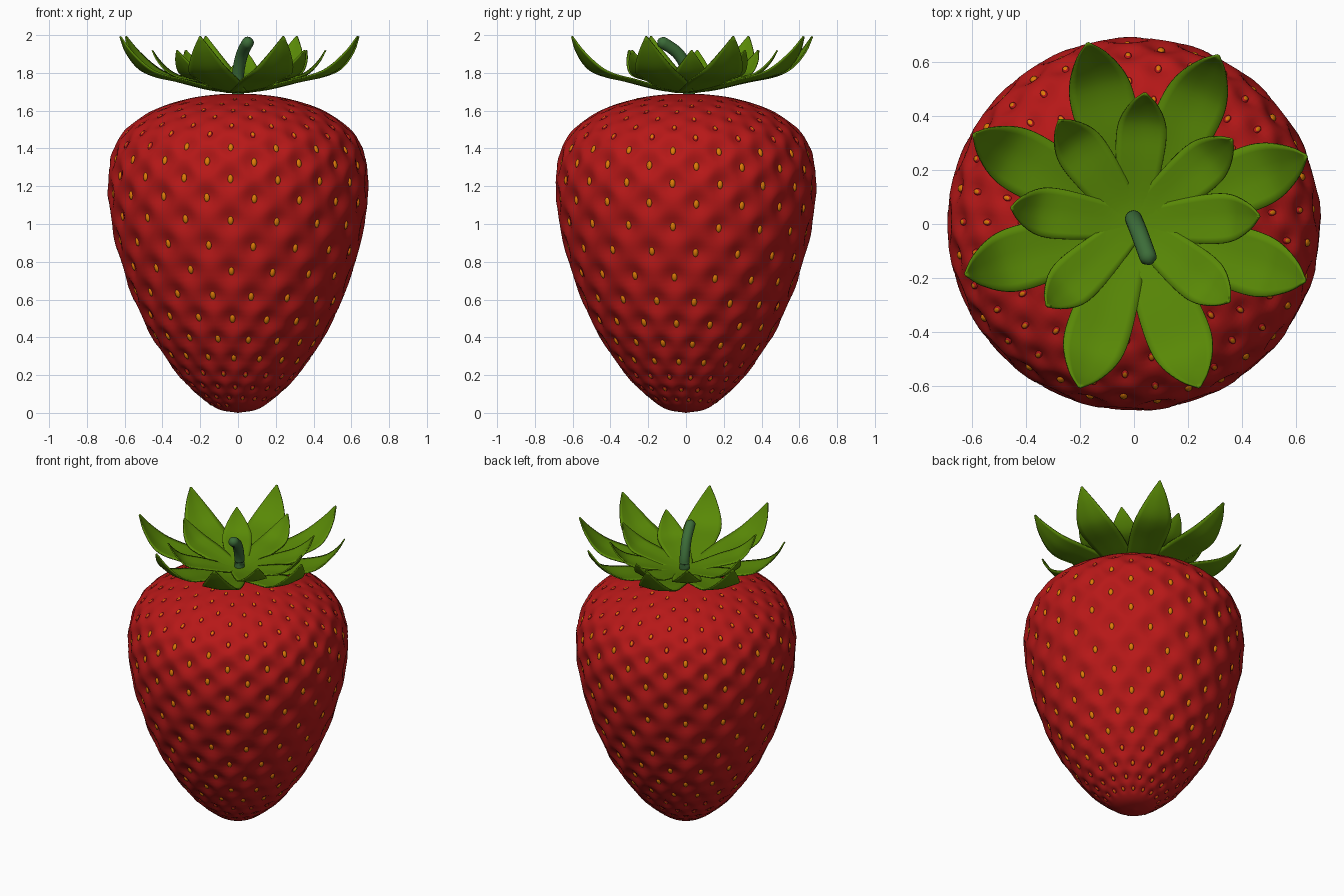
import bpy, bmesh, math
from mathutils import Vector, Matrix, kdtree

if "Cube" in bpy.data.objects:
    bpy.data.objects.remove(bpy.data.objects["Cube"])


def material(name, rgb):
    m = bpy.data.materials.new(name)
    m.diffuse_color = (*rgb, 1)
    m.use_nodes = True
    m.node_tree.nodes["Principled BSDF"].inputs["Base Color"].default_value = m.diffuse_color
    return m


RED = material("berry red", (0.47, 0.009, 0.009))
SEED = material("seed orange", (0.72, 0.2, 0.002))
LEAF = material("leaf green", (0.1, 0.25, 0.002))
STEM = material("stem green", (0.045, 0.15, 0.04))


def spline(pts, steps):
    """Catmull-Rom curve through the points."""
    p = [Vector(q) for q in pts]
    p = [2 * p[0] - p[1]] + p + [2 * p[-1] - p[-2]]
    out = []
    for i in range(1, len(p) - 2):
        a, b, c, d = p[i - 1:i + 3]
        for k in range(steps):
            t = k / steps
            out.append(0.5 * (2 * b + (c - a) * t + (2 * a - 5 * b + 4 * c - d) * t * t
                              + (3 * b - a - 3 * c + d) * t ** 3))
    return out + [p[-2]]


def finish(bm, name, *mats):
    me = bpy.data.meshes.new(name)
    bm.to_mesh(me)
    bm.free()
    for m in mats:
        me.materials.append(m)
    for f in me.polygons:
        f.use_smooth = True
    ob = bpy.data.objects.new(name, me)
    bpy.context.collection.objects.link(ob)
    return ob


# Berry profile (radius, height)
PROFILE = spline([(0, 0, 0), (0.11, 0.022, 0), (0.22, 0.1, 0), (0.32, 0.2, 0),
                  (0.46, 0.4, 0), (0.556, 0.6, 0), (0.634, 0.83, 0), (0.678, 1.03, 0),
                  (0.694, 1.2, 0), (0.685, 1.32, 0), (0.654, 1.42, 0), (0.588, 1.51, 0),
                  (0.445, 1.605, 0), (0.27, 1.662, 0), (0.12, 1.685, 0), (0, 1.69, 0)], 9)


def profile_normal(i):
    a, b = PROFILE[max(i - 1, 0)], PROFILE[min(i + 1, len(PROFILE) - 1)]
    if i in (0, len(PROFILE) - 1):
        return Vector((0, 0, -1 if i == 0 else 1))
    return Vector((b.y - a.y, 0, -(b.x - a.x))).normalized()


# Seeds follow a helix, one row lower per turn
ROWS = [1.665, 1.64, 1.61, 1.575, 1.53, 1.485, 1.415, 1.335, 1.24, 1.135, 1.015, 0.878, 0.743,
        0.61, 0.488, 0.378, 0.28, 0.197, 0.13, 0.075, 0.035]
PER_TURN = 16.5
DEPTH = 0.028
seeds = []
for j in range(int((len(ROWS) - 1) * PER_TURN)):
    turn = j / PER_TURN
    k = int(turn)
    z = ROWS[k] + (ROWS[k + 1] - ROWS[k]) * (turn - k)
    i = next(n for n in range(1, len(PROFILE)) if PROFILE[n].y >= z)
    a, b = PROFILE[i - 1], PROFILE[i]
    r = a.x + (b.x - a.x) * (z - a.y) / (b.y - a.y)
    rot = Matrix.Rotation(-math.pi / 2 - 0.06 + 2 * math.pi * turn, 3, 'Z')
    size = max(0.3, min(1, r / 0.5))
    if z > 1.35:
        size *= 1 - 0.45 * min(1, (z - 1.35) / 0.2)
    seeds.append((rot @ Vector((r, 0, z)), rot @ profile_normal(i), rot, size))

kd = kdtree.KDTree(len(seeds))
for n, s in enumerate(seeds):
    kd.insert(s[0], n)
kd.balance()

# Berry body, dimpled around every seed
bm = bmesh.new()
SEG = 200
rings = []
for i, p in enumerate(PROFILE):
    ring = []
    for s in range(SEG):
        rot = Matrix.Rotation(2 * math.pi * s / SEG, 3, 'Z')
        co = rot @ Vector((p.x, 0, p.y))
        dent = 0
        if 0 < i < len(PROFILE) - 1:
            for _, n, d in kd.find_range(co, 0.15):
                size = seeds[n][3]
                dent = max(dent, DEPTH * size * math.exp(-(d / (0.06 * size)) ** 2))
        ring.append(bm.verts.new(co - rot @ profile_normal(i) * dent))
    rings.append(ring)
for a, b in zip(rings, rings[1:]):
    for s in range(SEG):
        t = (s + 1) % SEG
        bm.faces.new((a[s], a[t], b[t], b[s]))
bmesh.ops.remove_doubles(bm, verts=bm.verts, dist=1e-5)
finish(bm, "berry_body", RED)

# Seeds: orange faces outward, red skin around the rim, mostly red near both ends
bm = bmesh.new()
for co, nor, rot, size in seeds:
    side = rot @ Vector((0, 1, 0))
    axes = Matrix((side, nor.cross(side), nor)).transposed().to_4x4()
    place = Matrix.Translation(co - nor * (DEPTH * size - 0.001))
    k = 0.6 + 0.4 * size
    made = bmesh.ops.create_uvsphere(
        bm, u_segments=12, v_segments=10, radius=1,
        matrix=place @ axes @ Matrix.Diagonal((0.015 * k, 0.024 * k, 0.012 * k, 1)))
    limit = 0.3 if 0.25 < co.z < 1.42 else 0.85
    for f in {f for v in made["verts"] for f in v.link_faces}:
        out = (f.calc_center_median() - place.translation).dot(nor) / (0.012 * k)
        f.material_index = 0 if out > limit else 1
finish(bm, "seeds", SEED, RED)

# Leaf outline: distance along, half width, rise
SHAPE = spline([(0, 0.06, 0), (0.2, 0.085, 0.012), (0.5, 0.112, 0.055), (0.7, 0.118, 0.082),
                (0.82, 0.1, 0.122), (0.93, 0.055, 0.205), (1, 0.004, 0.292)], 4)


def leaf(name, x, y, width, rise, base):
    bm = bmesh.new()
    rot = Matrix.Rotation(math.atan2(y, x), 3, 'Z')
    length = math.hypot(x, y)
    rows = []
    for t, w, h in SHAPE:
        row = []
        for u in (-1, -0.75, -0.5, -0.25, 0, 0.25, 0.5, 0.75, 1):
            cup = 0.018 * t * abs(u) ** 1.3 * min(1, w / 0.1)
            row.append(bm.verts.new(rot @ Vector((t * length, u * w * width, base + h * rise + cup * width))))
        rows.append(row)
    for a, b in zip(rows, rows[1:]):
        for n in range(8):
            bm.faces.new((a[n], b[n], b[n + 1], a[n + 1]))
    ob = finish(bm, name, LEAF)
    mod = ob.modifiers.new("thickness", 'SOLIDIFY')
    mod.thickness = 0.008


# Calyx: large outer leaves and smaller inner leaves
OUTER = [(-0.17, 0.665), (0.31, 0.62), (0.635, 0.25), (0.63, -0.21),
         (0.24, -0.6), (-0.2, -0.6), (-0.62, -0.185), (-0.59, 0.33)]
INNER = [(0.04, 0.48), (0.36, 0.31), (0.46, 0.03), (0.35, -0.285),
         (-0.32, -0.3), (-0.45, 0.06), (-0.275, 0.38)]
for n, (x, y) in enumerate(OUTER):
    leaf(f"outer_leaf_{n + 1}", x, y, 1.0, 1.0, 1.702)
for n, (x, y) in enumerate(INNER):
    leaf(f"inner_leaf_{n + 1}", x, y, 0.78, 0.68, 1.722)

# Stem: bent tube with a rounded tip
path = spline([(0, 0.015, 1.68), (0, 0.015, 1.79), (0.022, -0.04, 1.9), (0.06, -0.145, 1.975)], 8)
bm = bmesh.new()
rings = []
for i, p in enumerate(path):
    d = (path[min(i + 1, len(path) - 1)] - path[max(i - 1, 0)]).normalized()
    q = d.to_track_quat('Z', 'Y')
    left = (path[-1] - p).length
    r = 0.032 * math.sqrt(max(0.12, 1 - max(0, 1 - left / 0.025) ** 2))
    rings.append([bm.verts.new(p + q @ Vector((r * math.cos(a * math.pi / 8), r * math.sin(a * math.pi / 8), 0)))
                  for a in range(16)])
for a, b in zip(rings, rings[1:]):
    for s in range(16):
        t = (s + 1) % 16
        bm.faces.new((a[s], a[t], b[t], b[s]))
bm.faces.new(rings[-1])
bm.faces.new(rings[0][::-1])
finish(bm, "stem", STEM)
